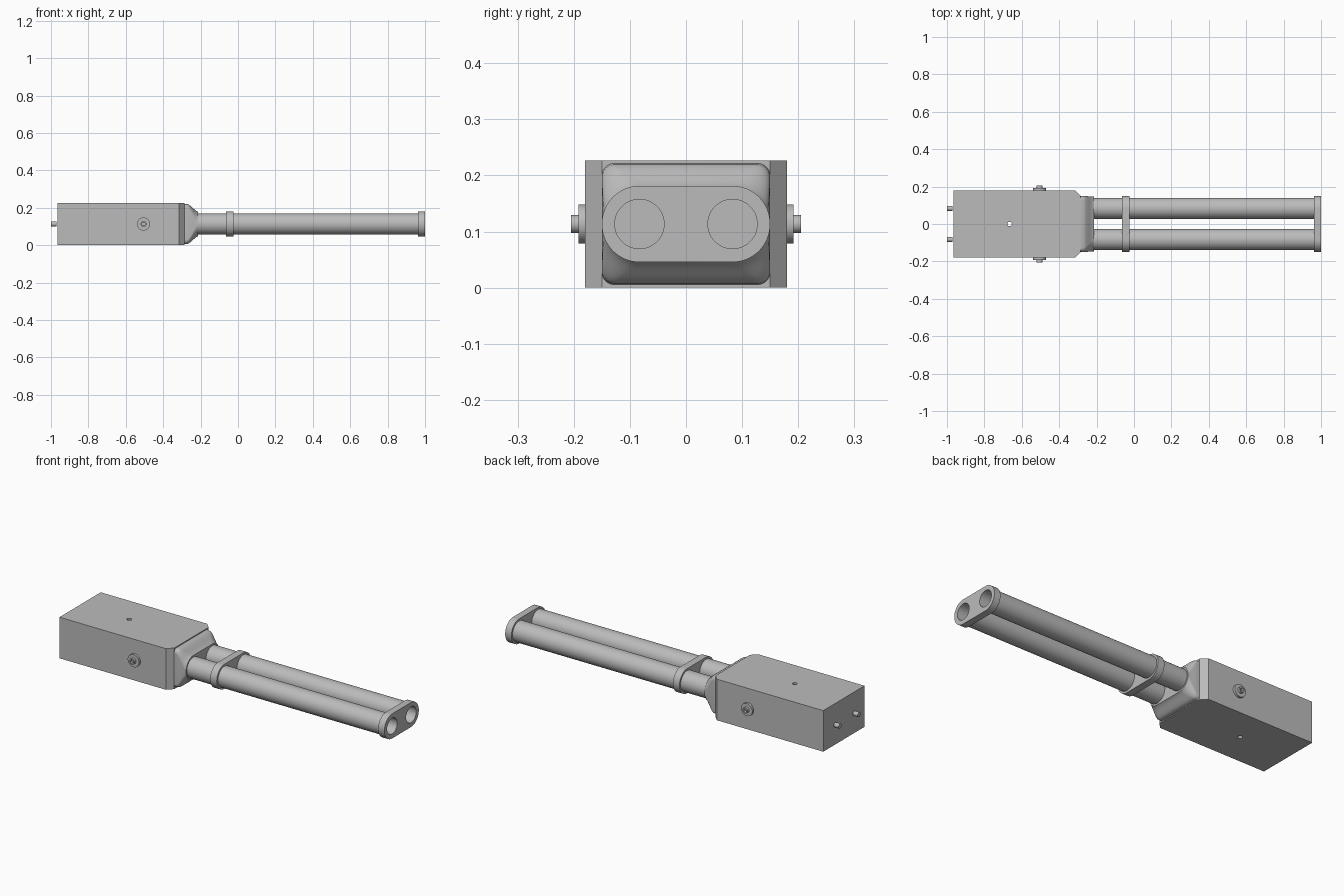
import bpy, math
from math import pi, cos, sin
from mathutils import Matrix, Vector

if "Cube" in bpy.data.objects:
    bpy.data.objects.remove(bpy.data.objects["Cube"])

grey = bpy.data.materials.new("plain_grey")
grey.use_nodes = True
grey.diffuse_color = (0.5, 0.5, 0.5, 1)
grey.node_tree.nodes["Principled BSDF"].inputs["Base Color"].default_value = (0.5, 0.5, 0.5, 1)

MID = 0.1135    # height of the centre line
TUBE_Y = 0.083  # sideways offset of each barrel


def loft(name, rings, caps=True, closed=False):
    """Skin a list of equal-length point rings."""
    n, count = len(rings[0]), len(rings)
    faces = []
    for k in range(count if closed else count - 1):
        a, b = k * n, (k + 1) % count * n
        faces += [(a + i, a + (i + 1) % n, b + (i + 1) % n, b + i) for i in range(n)]
    if caps and not closed:
        faces += [tuple(range(n))[::-1], tuple(range((count - 1) * n, count * n))]
    mesh = bpy.data.meshes.new(name)
    mesh.from_pydata([p for ring in rings for p in ring], [], faces)
    mesh.materials.append(grey)
    obj = bpy.data.objects.new(name, mesh)
    bpy.context.collection.objects.link(obj)
    select(obj)
    bpy.ops.object.mode_set(mode='EDIT')
    bpy.ops.mesh.select_all(action='SELECT')
    bpy.ops.mesh.normals_make_consistent(inside=False)
    bpy.ops.object.mode_set(mode='OBJECT')
    return obj


def select(obj):
    bpy.ops.object.select_all(action='DESELECT')
    obj.select_set(True)
    bpy.context.view_layer.objects.active = obj


def smooth(obj):
    select(obj)
    bpy.ops.object.shade_smooth_by_angle(angle=math.radians(35))


def turned(name, origin, axis, profile, segs=40, closed=False):
    """Turn (distance, radius) pairs around an axis."""
    rot = Vector((0, 0, 1)).rotation_difference(Vector(axis)).to_matrix()
    rings = [[Vector(origin) + rot @ Vector((r * cos(2 * pi * i / segs), r * sin(2 * pi * i / segs), d))
              for i in range(segs)] for d, r in profile]
    obj = loft(name, rings, closed=closed)
    smooth(obj)
    return obj


def rounded(x, half_y, half_z, radius, steps=12):
    """Rounded rectangle standing across the x axis."""
    ring = []
    for q, (sy, sz) in enumerate([(1, 1), (-1, 1), (-1, -1), (1, -1)]):
        for i in range(steps + 1):
            a = (q + i / steps) * pi / 2
            ring.append((x, sy * (half_y - radius) + radius * cos(a),
                         MID + sz * (half_z - radius) + radius * sin(a)))
    return ring


def cut(obj, cutters):
    for cutter in cutters:
        mod = obj.modifiers.new("hole", 'BOOLEAN')
        mod.operation, mod.solver, mod.object = 'DIFFERENCE', 'EXACT', cutter
        select(obj)
        bpy.ops.object.modifier_apply(modifier=mod.name)
        bpy.data.objects.remove(cutter)
    smooth(obj)


# Housing block with chamfered front corners and a vertical through hole
outline = [(-0.965, -0.18), (-0.315, -0.18), (-0.285, -0.15),
           (-0.285, 0.15), (-0.315, 0.18), (-0.965, 0.18)]
housing = loft("housing", [[(x, y, z) for x, y in outline] for z in (0, 2 * MID)])
cut(housing, [turned("hole_cutter", (-0.665, 0, -0.1), (0, 0, 1), [(0, 0.012), (0.5, 0.012)], 24)])

# Neck blending from rounded rectangle to the slot-shaped barrel seat
rings = [rounded(-0.286, 0.15, 0.108, 0.022), rounded(-0.268, 0.15, 0.106, 0.024)]
STEPS = 8
for i in range(1, STEPS + 1):
    t = i / STEPS
    s = 0.5 * t + 0.5 * t * t * (3 - 2 * t)
    rings.append(rounded(-0.268 + 0.053 * t, 0.15 - 0.004 * s,
                         0.106 - 0.040 * s, 0.024 + 0.041 * s))
smooth(loft("neck", rings))

# Clamp around both barrels, and the muzzle plate with two bores
clamp = loft("clamp", [rounded(x, 0.15, 0.068, 0.0675, 16) for x in (-0.065, -0.025)])
plate = loft("muzzle_plate", [rounded(x, 0.15, 0.068, 0.0675, 16) for x in (0.962, 1.0)])
for part, radius in ((clamp, 0.05), (plate, 0.044)):
    cut(part, [turned("bore_cutter", (-0.2, s * TUBE_Y, MID), (1, 0, 0), [(0, radius), (1.5, radius)])
               for s in (-1, 1)])

for s, side in ((1, "left"), (-1, "right")):
    # Hollow barrels
    turned(f"barrel_{side}", (0, s * TUBE_Y, MID), (1, 0, 0),
           [(-0.22, 0.057), (0.965, 0.057), (0.965, 0.044), (-0.22, 0.044)], closed=True)
    # Rear pins
    turned(f"rear_pin_{side}", (-0.97, s * TUBE_Y, MID), (-1, 0, 0), [(0, 0.013), (0.03, 0.013)], 24)
    # Side boss with a hollow stub
    turned(f"boss_{side}", (-0.505, s * 0.178, MID), (0, s, 0),
           [(0, 0.035), (0.014, 0.035), (0.014, 0.016), (0.027, 0.016),
            (0.027, 0.009), (0.016, 0.009)], 32)
